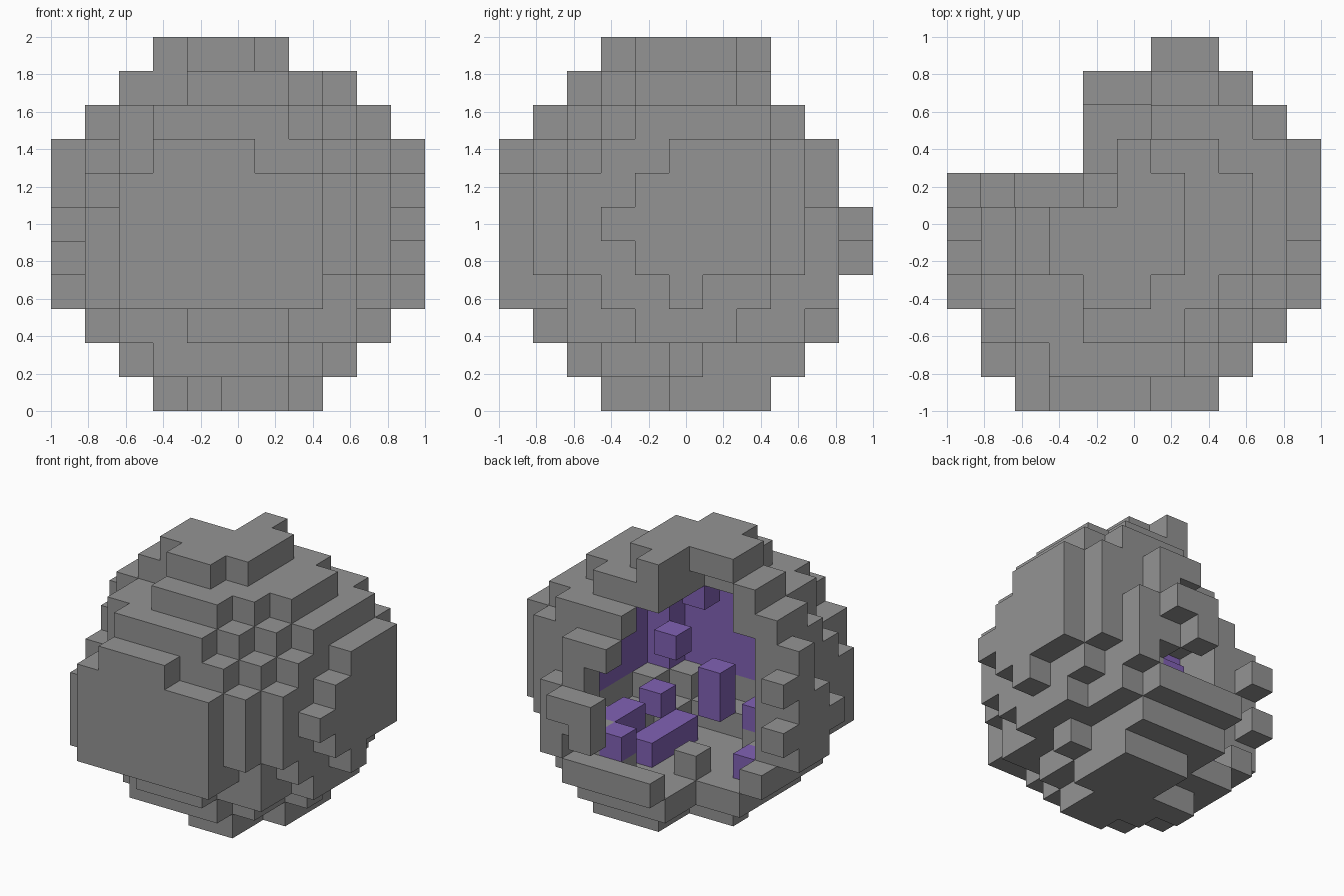
import bpy
import bmesh
from itertools import product
from mathutils import Vector

if "Cube" in bpy.data.objects:
    bpy.data.objects.remove(bpy.data.objects["Cube"], do_unlink=True)

COUNT = 11                 # blocks along each side
SIZE = 2 / COUNT           # edge of one block
MID = COUNT // 2
LAST = COUNT - 1


def make_material(name, colour):
    mat = bpy.data.materials.new(name)
    mat.use_nodes = True
    mat.diffuse_color = (*colour, 1)
    mat.node_tree.nodes["Principled BSDF"].inputs["Base Color"].default_value = (*colour, 1)
    return mat


stone = make_material("grey stone", (0.295, 0.295, 0.295))
crystal = make_material("purple crystal", (0.22, 0.12, 0.46))


def box(x, y, z):
    """Set of blocks; each argument is one index or a (first, last) pair."""
    spans = [(a, a) if isinstance(a, int) else a for a in (x, y, z)]
    return set(product(*(range(a, b + 1) for a, b in spans)))


def ball(limit):
    """Blocks whose squared distance from the middle is within the limit."""
    return {c for c in box((0, LAST), (0, LAST), (0, LAST))
            if sum((a - MID) ** 2 for a in c) <= limit}


def group(*boxes):
    return set().union(*(box(*b) for b in boxes))


ALL = (0, LAST)
rock = ball(30)
hollow = ball(14)

# Flat bulges on the front, the side and the base
rock |= group(((2, 7), 0, (3, 6)), (3, 0, 7), (1, 1, (3, 5)),
              (LAST, 7, 7), (7, 7, 0))
rock -= group((6, 0, 7))

# Chipped crown, layer by layer from the top
rock -= group((7, (4, 6), LAST), (6, 3, LAST), ((3, 4), 6, LAST),
              (4, 7, LAST), (6, 7, LAST))
rock -= group((3, 2, 9), (7, 2, 9), ((2, 3), 3, 9), (8, 3, 9), ((3, 4), 5, 9),
              ((2, 4), 6, 9), (8, 7, 9), (4, 7, 9), (ALL, 8, 9))
rock -= group(((7, 8), 1, 8), (8, 2, 8), (9, 3, 8), (1, 3, 8),
              ((1, 2), 6, 8), (ALL, 9, 8))

# Chipped corners beside the front
rock -= group((8, 1, 7), (9, 2, 7), (8, 1, 3), (9, 2, 3), (2, 1, 7), (1, 2, 7),
              (3, 1, 2), (7, 1, 2), (7, 2, 1))

# Chipped sides and base
rock -= group((LAST, 4, 7), (LAST, 3, 6), (LAST, 3, 4), (LAST, 4, 3),
              (LAST, 6, 3), (9, 8, 3), (9, 3, 2), (9, 7, 2),
              (8, (3, 4), 1), (8, (6, 7), 1))
rock -= group((0, 4, (6, 7)), (0, 6, 7), (0, 3, (5, 6)))
rock -= group((4, 7, 0), (4, 3, 0), (3, 4, 0), ((3, 4), 6, 0), (7, 4, 0))

# Hollow, and the open corner at the back
rock -= hollow
rock -= group(((0, 3), (7, LAST), ALL), ((4, 5), (8, 9), (3, LAST)),
              ((4, 5), 8, 2), (6, 9, (3, 6)), (7, 9, 3), (8, 9, (6, 7)),
              (ALL, LAST, ALL))
# Ragged edge beside the opening
rock -= group((1, 6, (3, 7)), (0, 6, 5), (0, 6, 3), (2, 6, 2))
# Broken rim pieces and a step in the floor
rock |= group((6, LAST, (4, 5)), (7, LAST, 5), (4, 6, 2))

# Crystals growing inside
crystals = group((5, 3, (3, 4)), (6, (4, 6), 2), (7, 4, 3), (7, 3, 5), (5, 4, 8),
                 (3, 3, 3), (2, 5, 2), (6, 8, 3), (7, (6, 7), 3))
rock -= crystals
solid = rock | crystals


def lining(cell, normal):
    """Inner walls above the floor carry a crystal lining."""
    front = tuple(a + b for a, b in zip(cell, normal))
    facing_back_or_side = normal[0] < 0 or normal[1] > 0
    return front in hollow and facing_back_or_side and 4 <= cell[2] <= 8


def build(name, cells, mats, rule=None):
    bm = bmesh.new()
    corners = {}

    def corner(p):
        key = tuple(p)
        if key not in corners:
            shift = Vector((COUNT / 2, COUNT / 2, 0))
            corners[key] = bm.verts.new((Vector(key) - shift) * SIZE)
        return corners[key]

    # Only the outer face of each block is made
    for cell in sorted(cells):
        for axis, side in product(range(3), (0, 1)):
            normal = [0, 0, 0]
            normal[axis] = 2 * side - 1
            if tuple(a + b for a, b in zip(cell, normal)) in solid:
                continue
            u, v = (axis + 1) % 3, (axis + 2) % 3
            loop = []
            for du, dv in ((0, 0), (1, 0), (1, 1), (0, 1)):
                p = list(cell)
                p[axis] += side
                p[u] += du
                p[v] += dv
                loop.append(corner(p))
            face = bm.faces.new(loop if side else loop[::-1])
            if rule and rule(cell, normal):
                face.material_index = 1
    mesh = bpy.data.meshes.new(name)
    bm.to_mesh(mesh)
    bm.free()
    for mat in mats:
        mesh.materials.append(mat)
    obj = bpy.data.objects.new(name, mesh)
    bpy.context.collection.objects.link(obj)
    return obj


build("rock_shell", rock, [stone, crystal], lining)
build("inner_crystals", crystals, [crystal])
